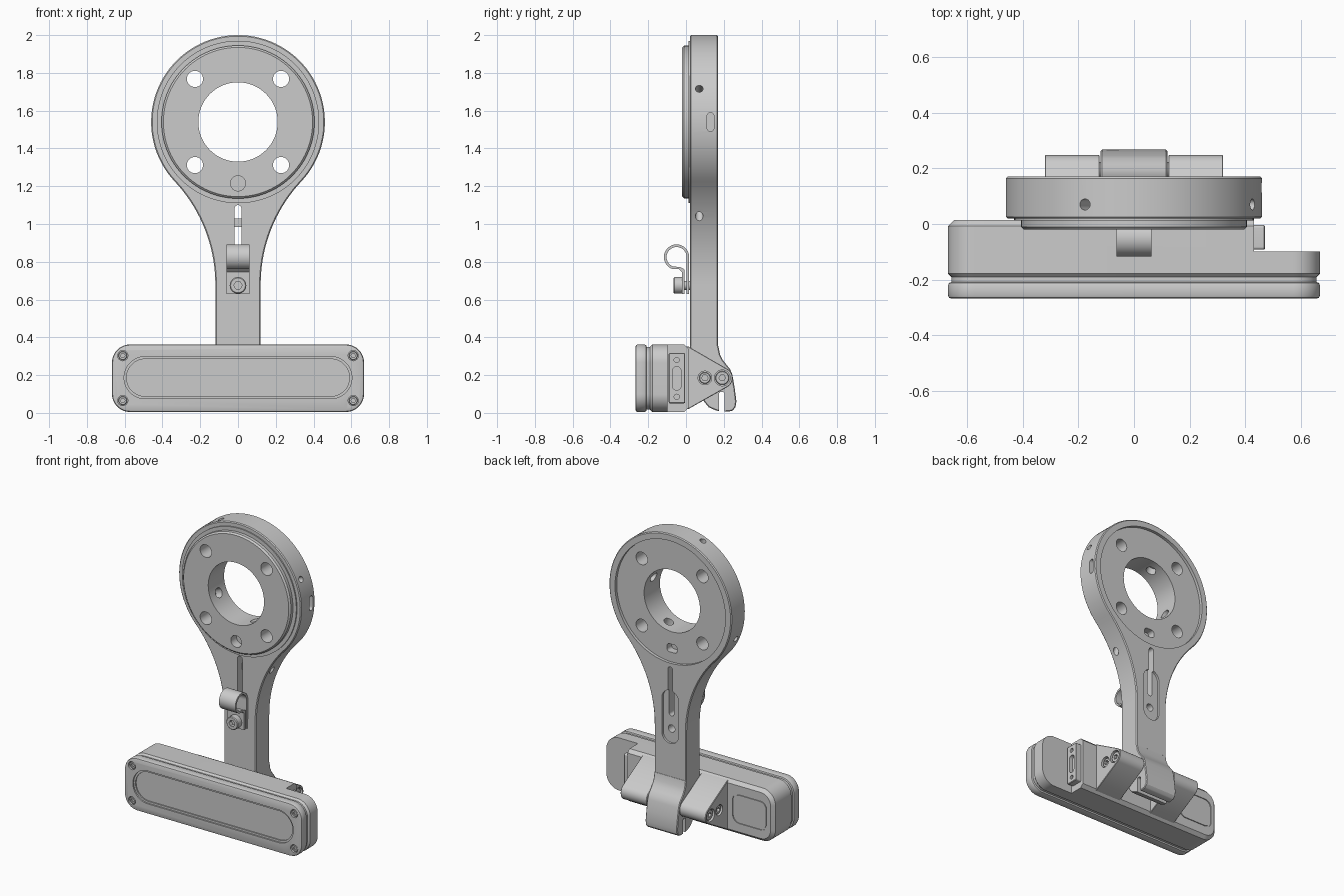
import bpy, bmesh, math
from mathutils import Matrix, Vector

if "Cube" in bpy.data.objects:
    bpy.data.objects.remove(bpy.data.objects["Cube"])

def prism(name, pts, axis, a, b, bev=0.0, seg=1):
    """Extrude a 2D outline: axis 'Y' takes (x, z), axis 'X' takes (y, z)."""
    bm = bmesh.new()
    place = (lambda p, d: (p[0], d, p[1])) if axis == 'Y' else (lambda p, d: (d, p[0], p[1]))
    face = bm.faces.new([bm.verts.new(place(p, a)) for p in pts])
    ext = bmesh.ops.extrude_face_region(bm, geom=[face])
    off = Vector((0, b - a, 0) if axis == 'Y' else (b - a, 0, 0))
    bmesh.ops.translate(bm, vec=off, verts=[v for v in ext['geom'] if isinstance(v, bmesh.types.BMVert)])
    bmesh.ops.recalc_face_normals(bm, faces=bm.faces)
    me = bpy.data.meshes.new(name)
    bm.to_mesh(me)
    bm.free()
    ob = bpy.data.objects.new(name, me)
    bpy.context.collection.objects.link(ob)
    if bev:
        m = ob.modifiers.new('bevel', 'BEVEL')
        m.width, m.segments, m.limit_method, m.angle_limit = bev, seg, 'ANGLE', math.radians(40)
        apply(ob, m)
    return ob

def apply(ob, m):
    bpy.context.view_layer.objects.active = ob
    bpy.ops.object.modifier_apply(modifier=m.name)

def boolean(ob, tool, op='DIFFERENCE', keep=False):
    m = ob.modifiers.new('bool', 'BOOLEAN')
    m.operation, m.solver, m.object = op, 'EXACT', tool
    apply(ob, m)
    if not keep:
        bpy.data.objects.remove(tool)

def arc(cx, cz, r, a0, a1, n):
    return [(cx + r * math.cos(math.radians(a0 + (a1 - a0) * i / n)),
             cz + r * math.sin(math.radians(a0 + (a1 - a0) * i / n))) for i in range(n + 1)]

def disc(cx, cz, r, n=32):
    return arc(cx, cz, r, 0, 360, n)[:-1]

def rrect(x0, x1, z0, z1, r, n=8):
    r = min(r, (x1 - x0) / 2 - 1e-4, (z1 - z0) / 2 - 1e-4)
    return (arc(x1 - r, z1 - r, r, 0, 90, n) + arc(x0 + r, z1 - r, r, 90, 180, n)
            + arc(x0 + r, z0 + r, r, 180, 270, n) + arc(x1 - r, z0 + r, r, 270, 360, n))

CZ, R = 1.54, 0.46
# Ring and arm: one outline with tangent flares
flare = arc(0.918, 0.68, 0.798, 180, 136.9, 18)
outline = ([(0.12, 0.22)] + flare + arc(0, CZ, R, -43.1, 223.1, 72)[1:-1]
           + [(-x, z) for x, z in reversed(flare)] + [(-0.12, 0.22)])
body = prism('ring_and_arm', outline, 'Y', 0.02, 0.17, 0.006)
boolean(body, prism('flange', disc(0, CZ, 0.405, 96), 'Y', -0.02, 0.06, 0.01), 'UNION')
boolean(body, prism('step', disc(0, CZ, 0.43, 96), 'Y', 0.012, 0.06), 'UNION')
# Clamp foot at the arm's lower end
foot = [(0.02, 0.36), (0.022, 0.25), (0.06, 0.14), (0.095, 0.06), (0.12, 0.03), (0.16, 0.012), (0.21, 0.006),
        (0.245, 0.01), (0.262, 0.03), (0.267, 0.06), (0.258, 0.13), (0.246, 0.2), (0.235, 0.23),
        (0.215, 0.255), (0.195, 0.28), (0.18, 0.31), (0.17, 0.36)]
lower = prism('clamp_foot', foot, 'X', -0.12, 0.12, 0.005)
boolean(lower, prism('split', rrect(0.175, 0.205, -0.05, 0.11, 0.01), 'X', -0.2, 0.2))
# trim the straight arm where the foot takes over
boolean(body, prism('trim', [(-0.1, 0.1), (0.4, 0.1), (0.4, 0.355), (-0.1, 0.355)], 'X', -0.3, 0.3))

# Bore, bolt holes, rear recess and arm slot
cuts = [(disc(0, CZ, 0.21, 72), -0.1, 0.3), (disc(0, CZ, 0.415, 96), 0.15, 0.3),
        (disc(0, 1.215, 0.04), -0.1, 0.04), (rrect(-0.038, 0.038, 1.19, 1.245, 0.02), 0.10, 0.3),
        (rrect(-0.018, 0.018, 0.76, 1.10, 0.018), -0.1, 0.3),
        (rrect(-0.062, 0.062, 0.58, 0.94, 0.062), 0.155, 0.3),
        (disc(0, 0.675, 0.025, 24), 0.06, 0.3)]
cuts += [(disc(sx * 0.228, CZ + sz * 0.228, 0.043), -0.1, 0.3) for sx in (-1, 1) for sz in (-1, 1)]
for pts, a, b in cuts:
    boolean(body, prism('cut', pts, 'Y', a, b))
# Radial set-screw holes from the rim to the bore
for k in range(4):
    t = math.radians(22.5 + 90 * k)
    for r, a, b in ((0.02, 0.1, 0.75), (0.032, 0.12, 0.26)):
        c = prism('radial', disc(0.07, 0, r, 20), 'X', a, b)
        c.data.transform(Matrix.Translation((0, 0, CZ)) @ Matrix.Rotation(-t, 4, 'Y'))
        boolean(body, c)
boolean(body, prism('side_slot', rrect(0.112, 0.148, 1.49, 1.59, 0.018), 'X', 0.43, 0.5))
prism('slot_pin', rrect(-0.025, 0.025, 0.985, 1.03, 0.01), 'Y', 0.07, 0.12)

# Cable clip: open loop strap with two tails, plus its screw
t = 0.014
loop = arc(-0.05, 0.825, 0.067, -8, 250, 30)
path_in = arc(-0.05, 0.825, 0.067 - t, 250, -8, 30)
strap = ([(0.016, 0.63)] + loop + [(-0.04, 0.762), (-0.022, 0.745), (-0.022, 0.63), (-0.009, 0.63),
         (-0.009, 0.76), (-0.03, 0.772)] + path_in + [(0.003, 0.63)])
prism('cable_clip', strap, 'X', -0.062, 0.062)
screw = prism('clip_screw', disc(0, 0.675, 0.044), 'Y', -0.066, -0.015, 0.005)
boolean(screw, prism('hex', disc(0, 0.675, 0.022, 6), 'Y', -0.1, -0.04))
prism('clip_screw_shank', disc(0, 0.675, 0.024), 'Y', -0.02, 0.07)

# Front cover with a recessed rounded window
cover = prism('front_cover', rrect(-0.667, 0.667, 0.005, 0.362, 0.095, 12), 'Y', -0.268, -0.208, 0.012, 2)
boolean(cover, prism('window', rrect(-0.603, 0.603, 0.075, 0.298, 0.2, 16), 'Y', -0.3, -0.258))
boolean(cover, prism('window_inner', rrect(-0.59, 0.59, 0.088, 0.285, 0.2, 16), 'Y', -0.3, -0.25))
for sx in (-1, 1):
    for z in (0.065, 0.303):
        boolean(cover, prism('pocket', disc(sx * 0.61, z, 0.027, 24), 'Y', -0.3, -0.245))
        s = prism('cover_screw', disc(sx * 0.61, z, 0.023, 24), 'Y', -0.262, -0.24, 0.003)
        boolean(s, prism('hex', disc(sx * 0.61, z, 0.012, 6), 'Y', -0.3, -0.252))
prism('cover_gasket', rrect(-0.655, 0.655, 0.017, 0.35, 0.085, 12), 'Y', -0.22, -0.19)

# Housing: full-length body, deeper except for the cut-back end
housing = prism('housing', rrect(-0.667, 0.667, 0.005, 0.362, 0.095, 12), 'Y', -0.2, 0.014, 0.022)
notch = [(0.43, -0.1), (0.8, -0.1), (0.8, 0.5), (0.43, 0.5)]
boolean(housing, prism('notch', notch, 'Y', -0.098, 0.1))
ring_cut = prism('panel_groove', rrect(-0.62, -0.36, 0.085, 0.285, 0.05), 'Y', 0.008, 0.1)
boolean(ring_cut, prism('panel', rrect(-0.612, -0.368, 0.093, 0.277, 0.045), 'Y', -0.1, 0.2))
boolean(housing, ring_cut)

# Connector plate on the cut-back end wall
plate = prism('connector_plate', rrect(-0.092, -0.004, 0.05, 0.318, 0.01), 'X', 0.42, 0.47, 0.004)
boolean(plate, prism('port', rrect(-0.072, -0.026, 0.12, 0.245, 0.023), 'X', 0.445, 0.6))
for z in (0.085, 0.28):
    boolean(plate, prism('hole', disc(-0.049, z, 0.014, 20), 'X', 0.455, 0.6))

# Hinge ears on both sides of the foot, with pivot and lock screws
ear_pts = [(-0.03, 0.02), (0.012, 0.02)] + arc(0.192, 0.185, 0.055, -60, 62, 14) + [(0.012, 0.352), (-0.03, 0.352)]
for s, side in ((1, 'right'), (-1, 'left')):
    ear = prism('hinge_ear_' + side, ear_pts, 'X', s * 0.123, s * 0.32, 0.003)
    for y, r, label in ((0.192, 0.042, 'pivot'), (0.10, 0.036, 'lock')):
        boolean(ear, prism('bore', disc(y, 0.185, r), 'X', s * 0.28, s * 0.4))
        b = prism(label + '_screw_' + side, disc(y, 0.185, r - 0.006), 'X', s * 0.27, s * 0.312, 0.003)
        boolean(b, prism('hex', disc(y, 0.185, 0.017, 6), 'X', s * 0.295, s * 0.4))
prism('pivot_pin', disc(0.192, 0.185, 0.03), 'X', -0.2, 0.2)

# Smooth curved walls, keep edges crisp
bpy.ops.object.select_all(action='DESELECT')
for ob in bpy.context.scene.objects:
    ob.select_set(True)
    bpy.context.view_layer.objects.active = ob
bpy.ops.object.shade_smooth_by_angle()
